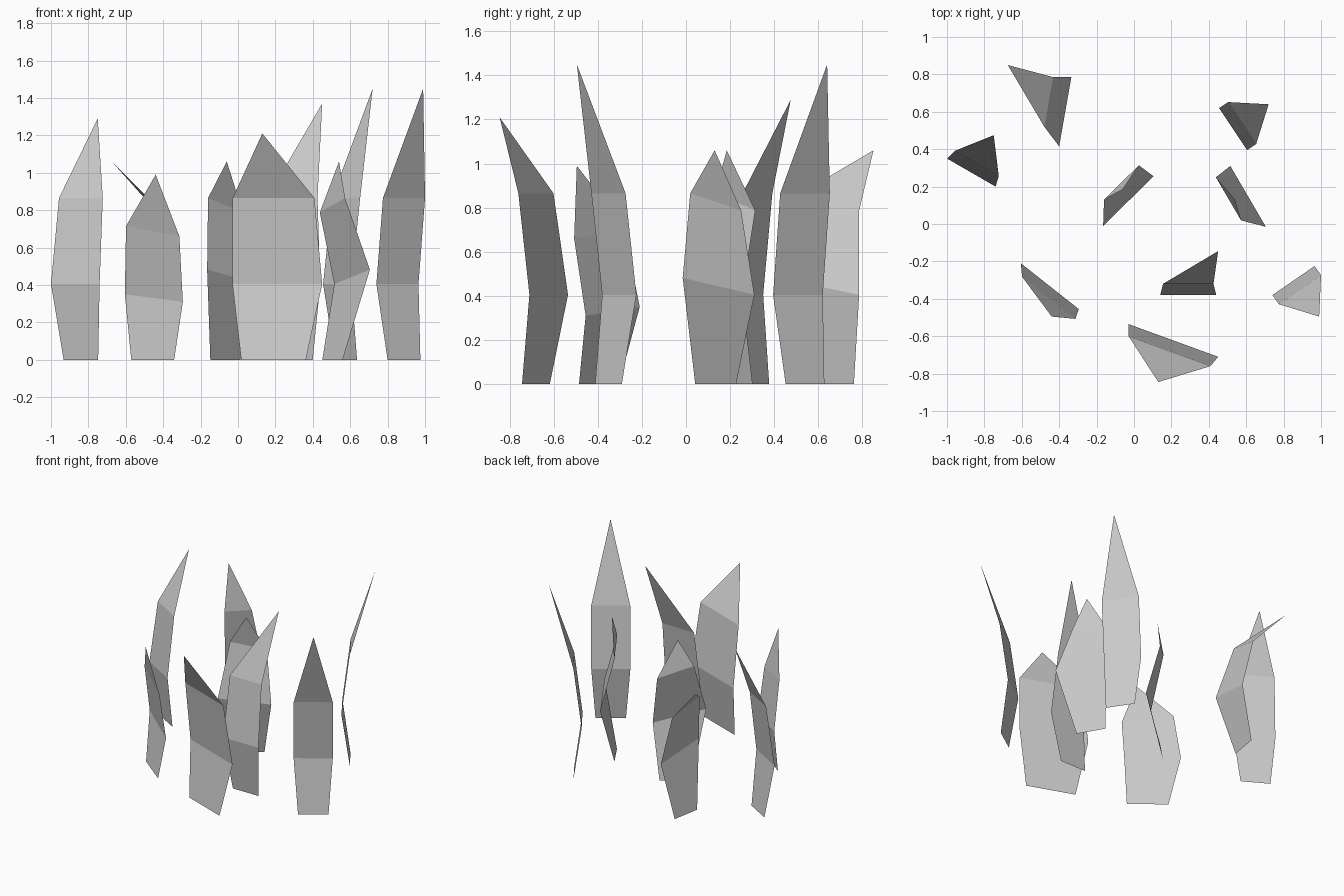
import bpy
from mathutils import Vector

if "Cube" in bpy.data.objects:
    bpy.data.objects.remove(bpy.data.objects["Cube"])


def blade(name, left, right, tip, bend, base_w, top_w, mid_z=(.405, .405), top_z=(.865, .865)):
    """Grass blade: two quads and a tip triangle, kinked outward at the middle pair."""
    l, r, b = Vector(left), Vector(right), Vector(bend)
    c, h = (l + r) / 2, (r - l) / 2
    rows = [(c + b, base_w, (0, 0)), (c, 1, mid_z), (c + b, top_w, top_z)]
    verts = []
    for centre, w, z in rows:
        for side in (0, 1):
            p = centre + h * w * (2 * side - 1)
            verts.append((p.x, p.y, z[side]))
    verts.append(tip)
    mesh = bpy.data.meshes.new(name)
    mesh.from_pydata(verts, [], [(0, 1, 3, 2), (2, 3, 5, 4), (4, 5, 6)])
    mesh.update()
    bpy.context.collection.objects.link(bpy.data.objects.new(name, mesh))


# upright blades
blade("grass_blade_front", (-.03, -.535), (.45, -.71), (.13, -.845, 1.21), (-.02, -.058), .72, .91)
blade("grass_blade_right", (.74, -.38), (.965, -.225), (.99, -.495, 1.45), (.035, -.049), .78, 1)
blade("grass_blade_middle", (.14, -.38), (.44, -.38), (.45, -.145, 1.37), (0, .06), .73, .9)
blade("grass_blade_back_right", (.455, .62), (.605, .395), (.72, .64, 1.45), (.048, .032), .78, 1)
blade("grass_blade_left", (-1, .35), (-.74, .2), (-.75, .475, 1.29), (.03, .049), .71, .9)

# tilted, shorter blades
blade("grass_blade_front_left", (-.605, -.21), (-.295, -.455), (-.44, -.495, .99), (-.006, -.062),
      .74, .92, (.35, .31), (.715, .66))
tilt = dict(mid_z=(.482, .405), top_z=(.865, .788))
blade("grass_blade_centre", (-.165, -.01), (.105, .255), (-.06, .185, 1.06), (-.037, .1), .6, .69, **tilt)
blade("grass_blade_inner_right", (.705, -.015), (.515, .31), (.54, .13, 1.06), (-.105, -.013), .57, .71, **tilt)
blade("grass_blade_back_left", (-.4, .415), (-.335, .785), (-.675, .85, 1.06), (-.088, .052), .59, .72, **tilt)
